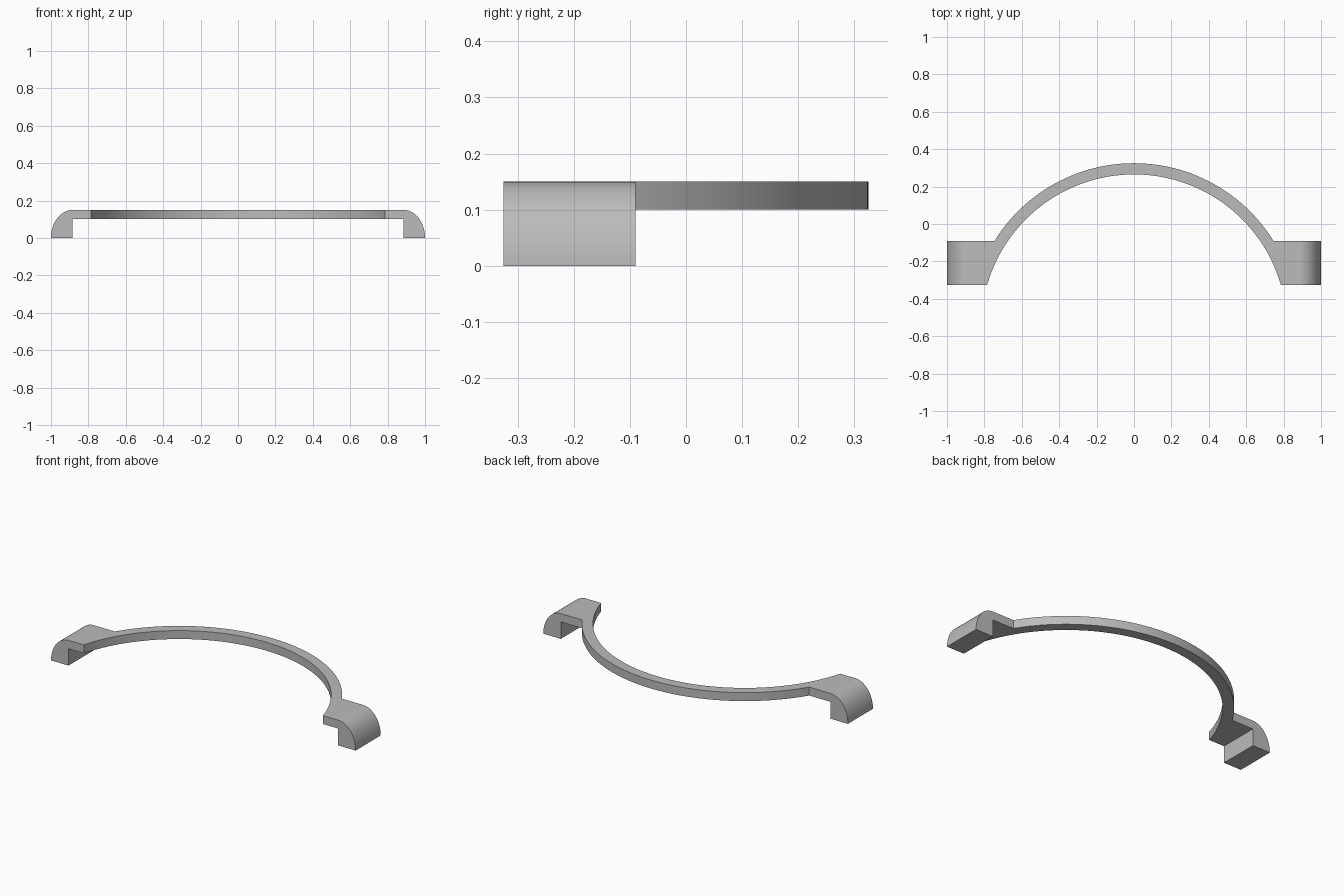
import bpy, bmesh, math

if "Cube" in bpy.data.objects:
    bpy.data.objects.remove(bpy.data.objects["Cube"])


def prism(name, points, vec):
    """Extrude a closed outline along vec into a solid."""
    bm = bmesh.new()
    face = bm.faces.new([bm.verts.new(p) for p in points])
    ext = bmesh.ops.extrude_face_region(bm, geom=[face], use_keep_orig=True)
    verts = [g for g in ext["geom"] if isinstance(g, bmesh.types.BMVert)]
    bmesh.ops.translate(bm, verts=verts, vec=vec)
    bmesh.ops.recalc_face_normals(bm, faces=bm.faces)
    me = bpy.data.meshes.new(name)
    bm.to_mesh(me)
    bm.free()
    ob = bpy.data.objects.new(name, me)
    bpy.context.collection.objects.link(ob)
    return ob


# dimensions
CY, R_IN, R_OUT = -0.552, 0.817, 0.877
Y0, Y1 = -0.325, -0.09
Z_LOW, Z_TOP, X_FOOT = 0.10, 0.15, 0.885


def arc(r, y_end, n):
    """Arc from right to left, ending at height y_end on both sides."""
    a = math.asin((y_end - CY) / r)
    return [(r * math.cos(a + (math.pi - 2 * a) * i / n),
             CY + r * math.sin(a + (math.pi - 2 * a) * i / n), -0.1) for i in range(n + 1)]


# plan outline: curved band with a square pad at each end
plan = [(1.1, Y0, -0.1), (1.1, Y1, -0.1)] + arc(R_OUT, Y1, 64)
plan += [(-1.1, Y1, -0.1), (-1.1, Y0, -0.1)] + arc(R_IN, Y0, 64)[::-1]
cutter = prism("plan_cutter", plan, (0, 0, 0.5))

# front outline: flat bridge with rounded feet
half = [(X_FOOT, Z_LOW), (X_FOOT, 0)]
for i in range(17):
    t = math.pi / 2 * i / 16
    half.append((X_FOOT + (1 - X_FOOT) * math.cos(t), Z_TOP * math.sin(t)))
front = [(x, -0.5, z) for x, z in half] + [(-x, -0.5, z) for x, z in half[::-1]]
handle = prism("arched_handle", front, (0, 1, 0))

# the handle is the overlap of both outlines
mod = handle.modifiers.new("plan", 'BOOLEAN')
mod.operation = 'INTERSECT'
mod.solver = 'EXACT'
mod.object = cutter
deps = bpy.context.evaluated_depsgraph_get()
mesh = bpy.data.meshes.new_from_object(handle.evaluated_get(deps))
handle.modifiers.clear()
handle.data = mesh
bpy.data.objects.remove(cutter)

# smooth curves, sharp edges, one grey colour
mesh.shade_smooth()
mesh.set_sharp_from_angle(angle=math.radians(30))
grey = bpy.data.materials.new("plain_grey")
grey.diffuse_color = (0.5, 0.5, 0.5, 1)
grey.use_nodes = True
grey.node_tree.nodes["Principled BSDF"].inputs["Base Color"].default_value = grey.diffuse_color
mesh.materials.clear()
mesh.materials.append(grey)
